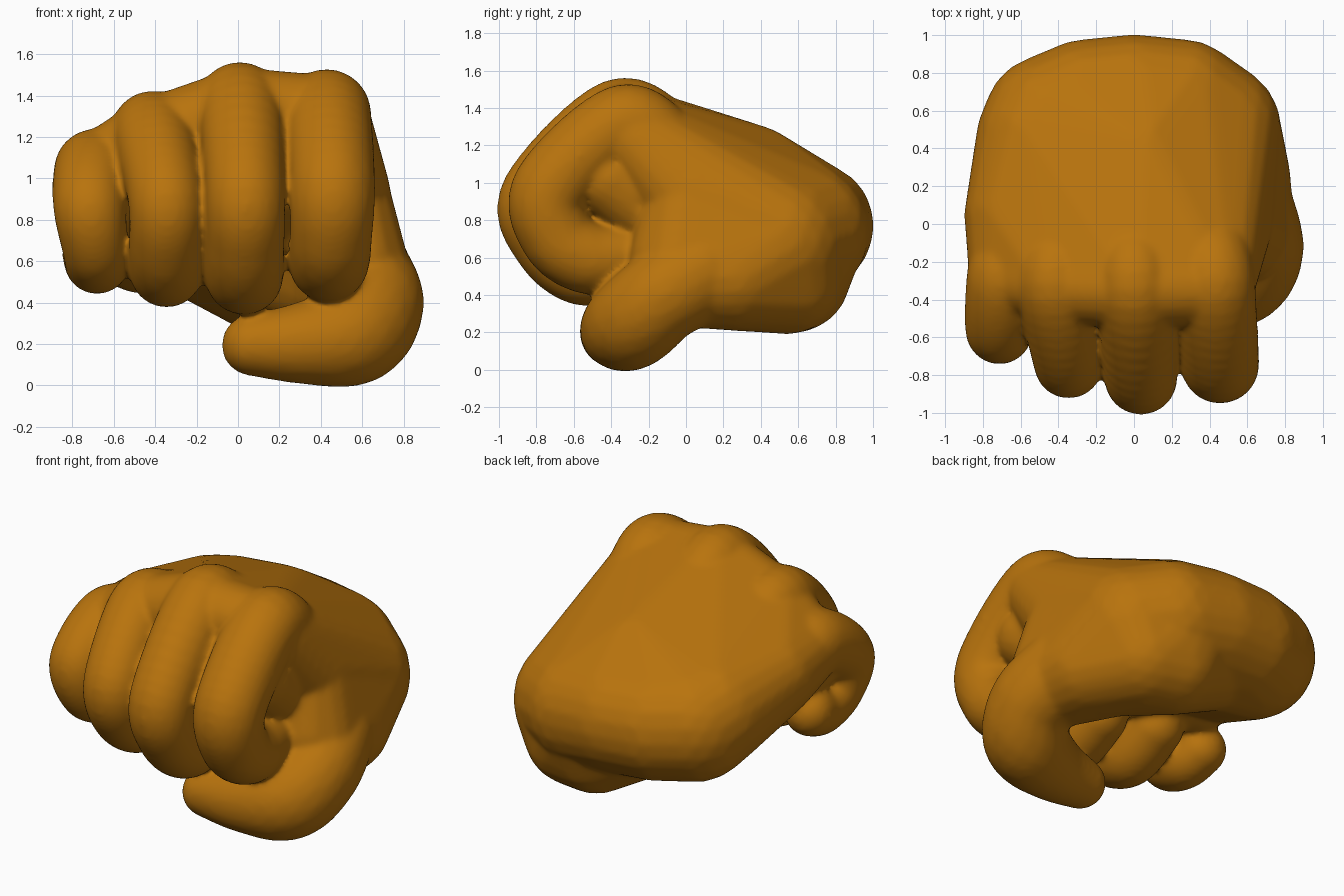
import bpy, bmesh
from mathutils import Matrix, Vector

if "Cube" in bpy.data.objects:
    bpy.data.objects.remove(bpy.data.objects["Cube"])

skin = bpy.data.materials.new("warm_brown_skin")
skin.use_nodes = True
colour = (0.48, 0.172, 0.004, 1)
skin.diffuse_color = colour
skin.node_tree.nodes["Principled BSDF"].inputs["Base Color"].default_value = colour

bm = bmesh.new()


def ball(target, p):
    """Add a sphere given as (x, y, z, radius)."""
    bmesh.ops.create_icosphere(target, subdivisions=3, radius=p[3],
                               matrix=Matrix.Translation(p[:3]))


def hull(balls):
    """Rounded solid: convex hull around a few spheres."""
    part = bmesh.new()
    for p in balls:
        ball(part, p)
    result = bmesh.ops.convex_hull(part, input=part.verts)
    loose = {g for g in result["geom_interior"] if isinstance(g, bmesh.types.BMVert)}
    bmesh.ops.delete(part, geom=list(loose), context='VERTS')
    mesh = bpy.data.meshes.new("part")
    part.to_mesh(mesh)
    bm.from_mesh(mesh)
    part.free()
    bpy.data.meshes.remove(mesh)


def limb(points, steps=9):
    """Tapered rounded limb: spheres swept along a smooth path."""
    pts = [Vector(p) for p in points]
    pts = [pts[0]] + pts + [pts[-1]]
    for a, b, c, d in zip(pts, pts[1:], pts[2:], pts[3:]):
        for i in range(steps):
            t = i / steps
            ball(bm, 0.5 * (2 * b + (c - a) * t + (2 * a - 5 * b + 4 * c - d) * t ** 2
                            + (3 * b - a - 3 * c + d) * t ** 3))
    ball(bm, pts[-1])


# Back of the hand, from knuckles to wrist
hull([(.43, -.33, 1.29, .21), (.01, -.35, 1.33, .205), (-.41, -.33, 1.19, .2),
      (-.68, -.27, 1.02, .195), (-.64, .05, .96, .26), (-.5, .44, .85, .34),
      (-.44, .54, .8, .36), (-.25, .63, .78, .35), (0, .66, .77, .345),
      (.25, .62, .74, .36), (.42, .5, .7, .36), (.05, .35, 1.01, .3),
      (.47, .02, .92, .27)])

# Heel of the hand, sloping up towards the little finger
hull([(.38, .54, .5, .31), (.22, .58, .5, .3), (.52, .28, .5, .29),
      (.47, .1, .85, .27), (.2, .6, .72, .36), (-.42, .45, .84, .3)])

# Thumb mound and web
hull([(.54, .25, .5, .29), (.42, .5, .68, .36), (.48, .02, .9, .26),
      (.6, -.04, .48, .25), (.38, .54, .5, .31), (.58, -.1, .6, .2)])

# Palm filling behind the curled fingers
hull([(.42, -.4, 1.02, .21), (0, -.42, 1.02, .2), (-.36, -.4, .95, .18),
      (-.64, -.32, .88, .17), (.35, -.1, .8, .24), (-.55, -.1, .85, .2)])

# Thumb, folded across below the fingers
limb([(.58, .08, .52, .27), (.65, -.13, .39, .25), (.56, -.29, .25, .25),
      (.32, -.37, .205, .2), (.07, -.4, .195, .15)])

# Fingers, curled from knuckle to tip
limb([(.42, -.1, 1.18, .2), (.43, -.34, 1.31, .215), (.455, -.72, .97, .21),
      (.45, -.69, .72, .2), (.44, -.53, .6, .195), (.42, -.34, .6, .17)])
limb([(0, -.1, 1.22, .2), (.01, -.37, 1.345, .21), (.035, -.795, .94, .195),
      (.035, -.74, .68, .19), (.03, -.54, .53, .19), (.03, -.28, .6, .17)])
limb([(-.4, -.1, 1.1, .19), (-.41, -.35, 1.215, .205), (-.35, -.725, .91, .185),
      (-.35, -.66, .67, .178), (-.345, -.46, .555, .18), (-.34, -.22, .64, .17)])
limb([(-.66, -.1, .95, .19), (-.69, -.3, 1.04, .2), (-.715, -.555, .87, .18),
      (-.69, -.52, .67, .162), (-.68, -.37, .6, .16), (-.7, -.24, .63, .15)])

mesh = bpy.data.meshes.new("fist")
bm.to_mesh(mesh)
bm.free()
mesh.materials.append(skin)
fist = bpy.data.objects.new("fist", mesh)
bpy.context.collection.objects.link(fist)

# Fuse the parts into one soft skin
remesh = fist.modifiers.new("fuse", 'REMESH')
remesh.mode = 'VOXEL'
remesh.voxel_size = 0.016
remesh.use_smooth_shade = True
soften = fist.modifiers.new("soften", 'SMOOTH')
soften.factor = 0.5
soften.iterations = 14
